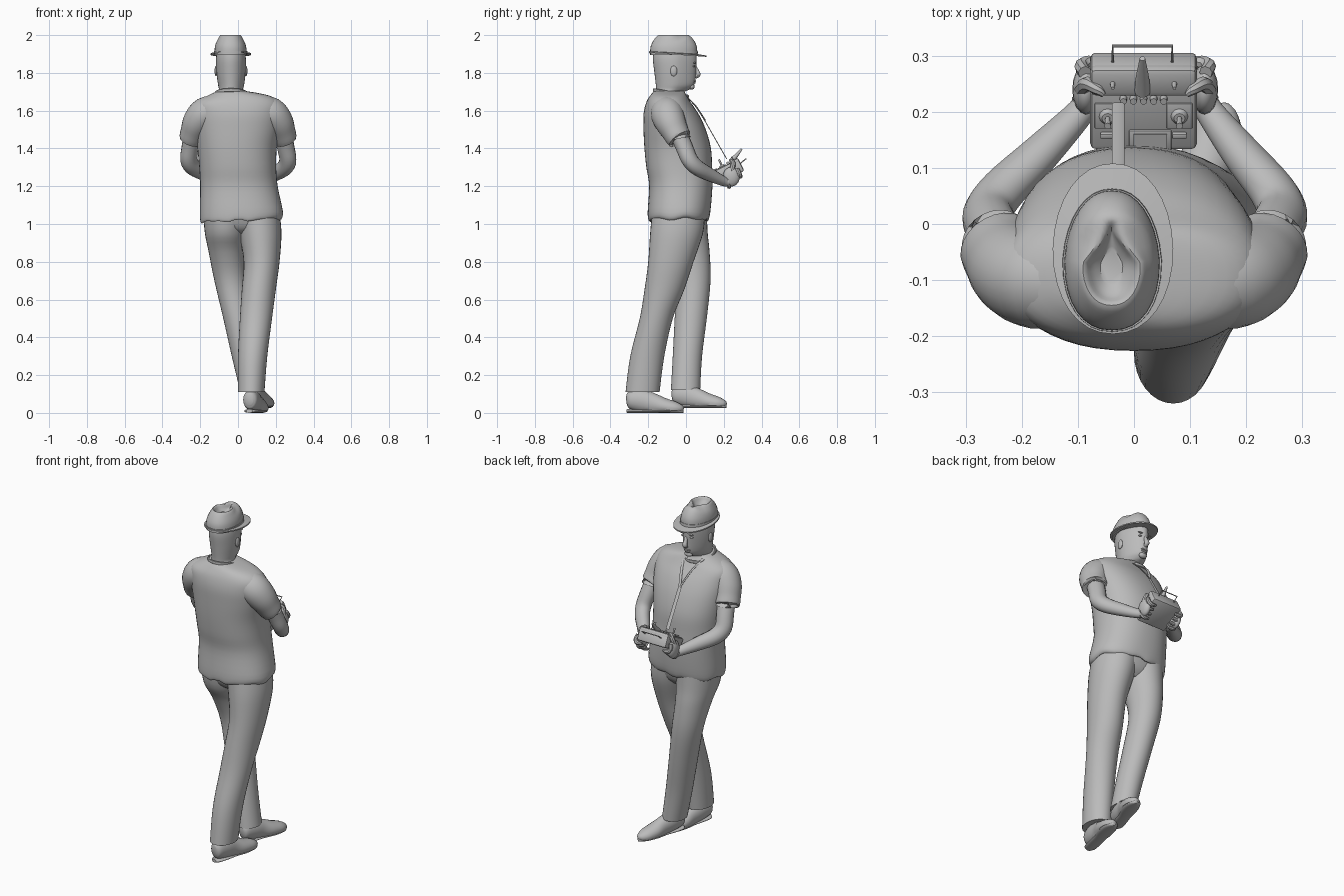
import bpy, bmesh, math
from mathutils import Vector, Matrix

if "Cube" in bpy.data.objects:
    bpy.data.objects.remove(bpy.data.objects["Cube"], do_unlink=True)

grey = bpy.data.materials.new("plain_grey")
grey.use_nodes = True
grey.diffuse_color = (0.5, 0.5, 0.5, 1)
grey.node_tree.nodes["Principled BSDF"].inputs["Base Color"].default_value = (0.5, 0.5, 0.5, 1)
made = []


def finish(name, bm, warp=None, matrix=None):
    if warp:
        for v in bm.verts:
            v.co = warp(v.co)
    if matrix:
        bm.transform(matrix)
    bmesh.ops.recalc_face_normals(bm, faces=bm.faces)
    mesh = bpy.data.meshes.new(name)
    bm.to_mesh(mesh)
    bm.free()
    mesh.materials.append(grey)
    obj = bpy.data.objects.new(name, mesh)
    bpy.context.collection.objects.link(obj)
    made.append(obj)


def smooth(rows, steps):
    """Catmull-Rom interpolation between rows of numbers."""
    if steps < 2:
        return rows
    out = []
    for i in range(len(rows) - 1):
        a, b, c, d = (rows[max(i - 1, 0)], rows[i], rows[i + 1], rows[min(i + 2, len(rows) - 1)])
        for k in range(steps):
            t = k / steps
            out.append([q + t / 2 * (r - p + t * (2 * p - 5 * q + 4 * r - s + t * (3 * (q - r) + s - p)))
                        for p, q, r, s in zip(a, b, c, d)])
    return out + [rows[-1]]


def skin(name, rings, warp=None, closed=False):
    bm = bmesh.new()
    loops = [[bm.verts.new(p) for p in ring] for ring in rings]
    n = len(loops[0])
    pairs = list(zip(loops, loops[1:])) + ([(loops[-1], loops[0])] if closed else [])
    for a, b in pairs:
        for i in range(n):
            j = (i + 1) % n
            bm.faces.new((a[i], a[j], b[j], b[i]))
    if not closed:
        bm.faces.new(loops[0])
        bm.faces.new(loops[-1])
    finish(name, bm, warp)


def loft(name, rows, steps=4, power=2.0, taper=0.0, warp=None, closed=False, n=32):
    """Stack of level sections given as z, x0, x1, y0, y1."""
    def curve(v):
        return math.copysign(abs(v) ** (2 / power), v)
    rings = []
    for z, x0, x1, y0, y1 in smooth(rows, steps):
        ring = []
        for i in range(n):
            a = math.tau * i / n
            u, v = curve(math.cos(a)), curve(math.sin(a))
            ring.append(((x0 + x1) / 2 + u * (x1 - x0) / 2 * (1 - taper * max(v, 0)),
                         (y0 + y1) / 2 + v * (y1 - y0) / 2, z))
        rings.append(ring)
    skin(name, rings, warp, closed)


def tube(name, rows, steps=4, ref=(0, 0, 1), n=16, warp=None, closed=False):
    """Swept ellipse along points given as x, y, z, width, height."""
    rows = smooth(rows, steps)
    pts = [Vector(r[:3]) for r in rows]
    last, rings = len(pts) - 1, []
    for i, p in enumerate(pts):
        back = pts[i - 1] if i or closed else p
        ahead = pts[(i + 1) % len(pts)] if i < last or closed else p
        t = (ahead - back).normalized()
        side = t.cross(Vector(ref)).normalized()
        up = side.cross(t)
        angles = [math.tau * k / n for k in range(n)]
        rings.append([p + side * math.cos(a) * rows[i][3] + up * math.sin(a) * rows[i][4] for a in angles])
    skin(name, rings, warp, closed)


def ball(name, centre, size):
    bm = bmesh.new()
    bmesh.ops.create_uvsphere(bm, u_segments=16, v_segments=10, radius=1)
    finish(name, bm, matrix=Matrix.Translation(centre) @ Matrix.Diagonal((*size, 1)))


# Trousers
loft("rear_trouser_leg", [
    (.11, 0, .14, -.32, -.14), (.3, 0, .155, -.295, -.115), (.5, .01, .18, -.245, -.07),
    (.65, .02, .2, -.22, -.01), (.8, .03, .22, -.2, .04), (.95, .005, .23, -.19, .09),
    (1.06, -.02, .22, -.18, .1)])
loft("front_trouser_leg", [
    (.12, .01, .14, -.08, .075), (.3, -.033, .11, -.07, .085), (.5, -.078, .075, -.06, .11),
    (.7, -.125, .045, -.05, .13), (.85, -.155, .035, -.1, .125), (.95, -.175, .045, -.16, .115),
    (1.06, -.185, .06, -.18, .11)])
loft("trouser_seat", [(.94, -.07, .11, -.1, .05), (.98, -.15, .19, -.155, .085),
                      (1.06, -.185, .215, -.185, .11)], power=2.3)


# Shoes
def shoe(name, heel, toe, floor):
    profile = [(0, .02, .03, .07), (.06, .038, .05, .07), (.25, .043, .06, .065), (.45, .042, .055, .05),
               (.65, .05, .045, .035), (.85, .044, .034, .026), (.96, .026, .022, .02), (1, .008, .01, .016)]
    rows = []
    for t, w, h, z in profile:
        p = Vector(heel).lerp(Vector(toe), t)
        rows.append((p.x, p.y, z + floor, w, h))
    tube(name, rows, warp=lambda c: Vector((c.x, c.y, max(c.z, floor + .008))))
    tube(name + "_sole", [(x, y, floor + .01, w * .85, .01) for x, y, z, w, h in rows])


shoe("rear_shoe", (.06, -.312), (.13, -.015), 0)
shoe("front_shoe", (.07, -.07), (.165, .212), .025)


# Shirt body with a wavy hem
def hem(c):
    w = max(0, 1 - (c.z - 1.0) / .1)
    a = math.atan2(c.y + .04, c.x)
    return c + Vector((0, 0, w * (.006 * math.sin(7 * a) + .004 * math.sin(11 * a) + .05 * c.x)))


loft("shirt_body", [
    (1.04, -.17, .2, -.17, .09), (1.018, -.195, .225, -.195, .112), (1.06, -.202, .238, -.203, .128),
    (1.2, -.2, .21, -.195, .14), (1.3, -.205, .202, -.21, .138), (1.4, -.215, .205, -.22, .132),
    (1.5, -.225, .222, -.225, .105), (1.58, -.23, .23, -.225, .068), (1.64, -.225, .222, -.212, .028),
    (1.68, -.16, .165, -.19, .003), (1.705, -.105, .035, -.165, -.01)],
    power=2.25, warp=hem, n=48)

collar = []
for k in range(32):
    a = math.tau * k / 32
    collar.append((-.037 + .08 * math.cos(a), -.08 + .09 * math.sin(a), 1.692 - .017 * math.sin(a), .006, .01))
tube("shirt_collar", collar, steps=1, n=8, closed=True)

# Arms, with the hands meeting at the controller
for s, label in ((1, "left"), (-1, "right")):
    def at(x, y, z, w, h, s=s):
        return (s * x + .02 * min(max(y / .2, 0), 1), y, z, w, h)
    ref = (s, 1, .9)
    tube(label + "_sleeve", [at(.1, -.1, 1.605, .08, .08), at(.17, -.1, 1.585, .087, .088),
                             at(.21, -.083, 1.54, .083, .082), at(.232, -.058, 1.49, .074, .07),
                             at(.245, -.035, 1.45, .069, .062), at(.243, -.04, 1.465, .05, .045)],
         ref=ref, n=24)
    tube(label + "_arm", [at(.235, -.05, 1.5, .05, .045), at(.252, -.01, 1.41, .048, .044),
                          at(.262, .02, 1.34, .047, .042), at(.24, .06, 1.298, .044, .04),
                          at(.18, .125, 1.262, .038, .034), at(.115, .2, 1.226, .027, .025),
                          at(.105, .222, 1.225, .026, .026)], ref=ref)
    ball(label + "_palm", at(.106, .24, 1.25, 0, 0)[:3], (.024, .045, .052))
    for k in range(4):
        y = .21 + .02 * k
        z = 1.208 + .018 * k
        tube(label + "_finger", [at(.108, y, z + .03, .012, .012), at(.114, y + .012, z + .005, .012, .012),
                                 at(.1, y + .018, z - .01, .012, .012), at(.07, y + .018, z - .008, .008, .008)],
             ref=(0, 1, 0), n=8)
    tube(label + "_thumb", [at(.113, .24, 1.28, .014, .014), at(.103, .25, 1.318, .013, .013),
                            at(.086, .24, 1.335, .01, .01), at(.074, .23, 1.335, .005, .005)],
         ref=(0, 1, 0), n=8)

# Head, face and ears
loft("head", [
    (1.62, -.118, .045, -.165, -.02), (1.69, -.103, .03, -.158, -.018), (1.712, -.101, .027, -.158, .018),
    (1.74, -.106, .033, -.16, .045), (1.8, -.114, .04, -.167, .053), (1.87, -.117, .042, -.175, .056),
    (1.92, -.11, .035, -.17, .05)], taper=.3)
tube("nose", [(-.037, .045, 1.84, .008, .008), (-.037, .058, 1.81, .011, .011),
              (-.037, .064, 1.79, .015, .013), (-.037, .05, 1.776, .01, .008)], ref=(0, 1, 0), n=10)
ball("upper_lip", (-.037, .044, 1.757), (.022, .009, .005))
ball("lower_lip", (-.037, .042, 1.748), (.018, .009, .006))
ball("chin", (-.037, .03, 1.727), (.025, .016, .016))
for s in (-1, 1):
    ball("ear", (-.037 + s * .079, -.065, 1.81), (.008, .018, .028))
    ball("eye", (-.037 + s * .028, .042, 1.835), (.012, .007, .005))
    ball("eyebrow", (-.037 + s * .029, .046, 1.853), (.017, .007, .004))


# Hat with a pinched crown, band and drooping brim
def pinch(c):
    inner = max(0, 1 - math.hypot((c.x + .04) / .075, (c.y + .07) / .09)) if c.z > 1.95 else 0
    squeeze = 1 - .9 * min(1, 3 * inner) * max(0, min(1, (c.y + .07) / .06))
    return Vector((-.04 + (c.x + .04) * squeeze, c.y, c.z))


loft("hat_crown", [
    (1.895, -.125, .047, -.19, .06), (1.94, -.122, .043, -.187, .057), (1.978, -.108, .028, -.168, .038),
    (2.0, -.092, .012, -.145, .01), (1.98, -.074, -.006, -.128, -.015), (1.966, -.06, -.02, -.105, -.045)],
    taper=.12, power=2.25, warp=pinch)
loft("hat_band", [(1.902, -.128, .05, -.193, .063), (1.917, -.127, .049, -.192, .062),
                  (1.917, -.11, .03, -.17, .04), (1.902, -.11, .03, -.17, .04)],
     steps=1, closed=True, taper=.12, power=2.25)
loft("hat_brim", [
    (1.909, -.11, .03, -.17, .04), (1.903, -.145, .07, -.196, .108),
    (1.896, -.145, .07, -.196, .108), (1.9, -.11, .03, -.17, .04)], steps=1, closed=True,
    taper=.05, power=2.15, warp=lambda c: c - Vector((0, 0, .07 * (c.y + .05))))

# Controller, built flat then tilted towards the chest
tilt = Matrix.Translation((.017, .215, 1.285)) @ Matrix.Rotation(math.radians(26), 4, "X")


def box(name, centre, size, bevel=.004):
    bm = bmesh.new()
    bmesh.ops.create_cube(bm, size=1)
    bm.transform(Matrix.Translation(centre) @ Matrix.Diagonal((*size, 1)))
    if bevel:
        bmesh.ops.bevel(bm, geom=bm.edges[:], offset=bevel, segments=2, affect="EDGES", profile=.5)
    finish(name, bm, matrix=tilt)


def peg(name, centre, r1, r2, height):
    bm = bmesh.new()
    bmesh.ops.create_cone(bm, cap_ends=True, segments=12, radius1=r1, radius2=r2, depth=height)
    finish(name, bm, matrix=tilt @ Matrix.Translation(centre))


box("controller_case", (0, 0, -.01), (.19, .165, .07), .01)
box("controller_ridge", (0, .055, .018), (.19, .055, .03), .01)
box("screen_frame", (.012, -.06, .026), (.075, .04, .008), .002)
box("screen", (.012, -.06, .031), (.06, .028, .003), 0)
for s in (-1, 1):
    box("stick_plate", (s * .064, -.012, .026), (.046, .05, .006), .002)
    peg("stick_socket", (s * .064, -.012, .031), .018, .01, .012)
    peg("stick", (s * .064, -.012, .05), .004, .006, .036)
    box("trim_button", (s * .064, -.05, .027), (.026, .01, .012), .002)
    peg("toggle_switch", (s * .055, .055, .04), .005, .003, .024)
for k in range(5):
    peg("knob", (-.036 + .018 * k, .022, .03), .007, .006, .016)
tube("antenna", [(.015, .235, 1.33, .014, .014), (.015, .26, 1.355, .012, .012),
                 (.015, .295, 1.397, .005, .005)], n=10)
tube("controller_handle", [(-.038, .28, 1.315, .003, .003), (-.038, .317, 1.345, .003, .003),
                           (.068, .317, 1.345, .003, .003), (.068, .28, 1.315, .003, .003)],
     steps=1, n=8, ref=(0, -.7, .72))

# Neck strap
for x in (-.095, .025):
    tube("strap_branch", [(x, -.02, 1.692, .007, .003), ((x - .03) / 2, .045, 1.632, .007, .003),
                          (-.028, .1, 1.55, .007, .003)], n=8)
tube("strap", [(-.028, .095, 1.555, .011, .002), (-.028, .215, 1.345, .011, .002)], steps=1, n=8)

# Smooth shading with sharp edges kept
bpy.ops.object.select_all(action="DESELECT")
for obj in made:
    obj.select_set(True)
bpy.context.view_layer.objects.active = made[0]
bpy.ops.object.shade_smooth_by_angle(angle=math.radians(40))
